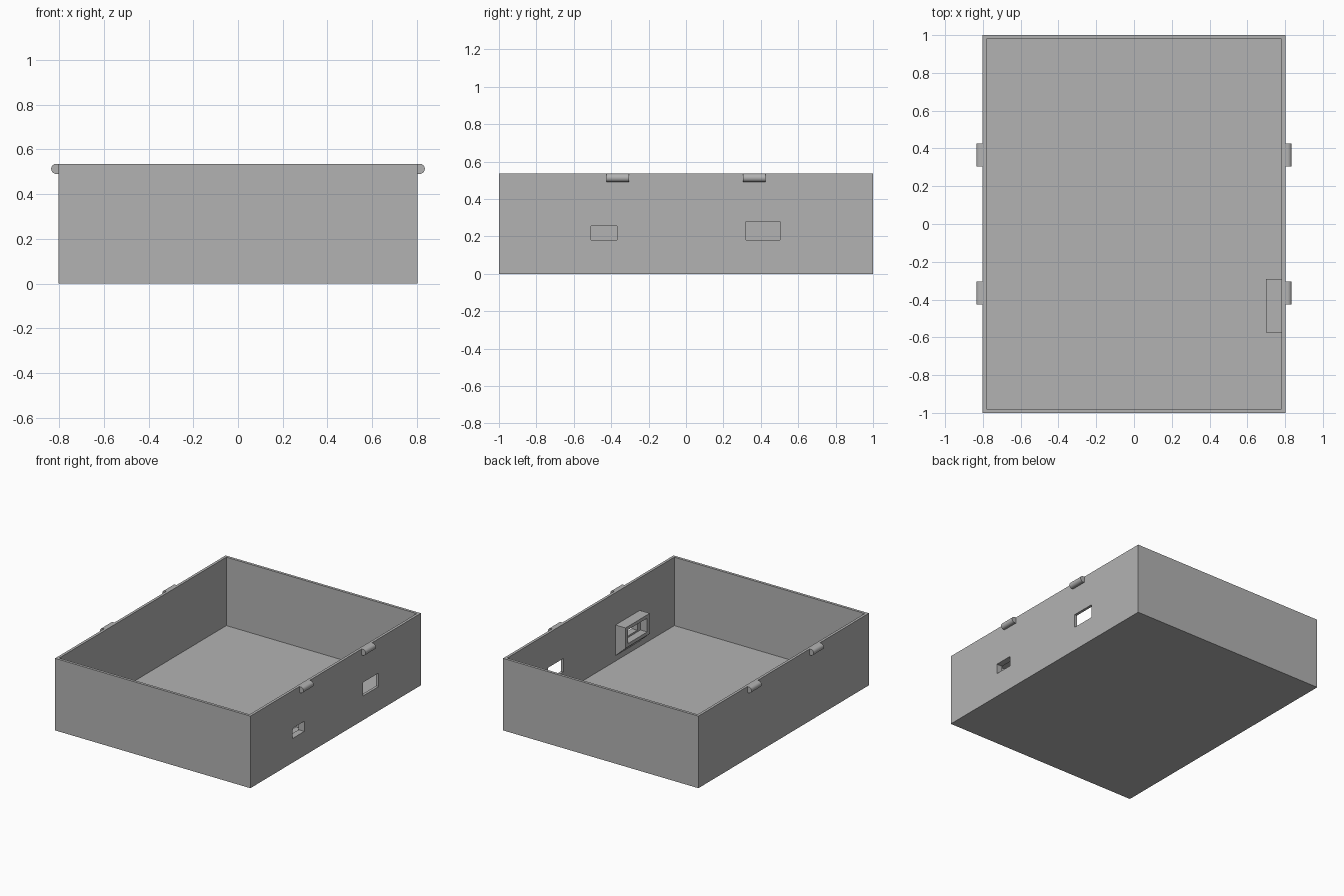
import bpy, bmesh, math

cube = bpy.data.objects.get("Cube")
if cube:
    bpy.data.objects.remove(cube, do_unlink=True)

# One plain grey material
grey = bpy.data.materials.new("light grey plastic")
grey.use_nodes = True
colour = (0.45, 0.45, 0.45, 1)
grey.diffuse_color = colour
grey.node_tree.nodes["Principled BSDF"].inputs["Base Color"].default_value = colour


def prism(name, profile, y0, y1):
    """Extrude an (x, z) profile along y."""
    bm = bmesh.new()
    face = bm.faces.new([bm.verts.new((x, y0, z)) for x, z in profile])
    new = bmesh.ops.extrude_face_region(bm, geom=[face])["geom"]
    verts = [v for v in new if isinstance(v, bmesh.types.BMVert)]
    bmesh.ops.translate(bm, verts=verts, vec=(0, y1 - y0, 0))
    bmesh.ops.recalc_face_normals(bm, faces=bm.faces)
    mesh = bpy.data.meshes.new(name)
    bm.to_mesh(mesh)
    bm.free()
    mesh.materials.append(grey)
    obj = bpy.data.objects.new(name, mesh)
    bpy.context.collection.objects.link(obj)
    return obj


def box(name, x0, x1, y0, y1, z0, z1):
    return prism(name, [(x0, z0), (x1, z0), (x1, z1), (x0, z1)], y0, y1)


def combine(target, tool, operation):
    """Apply a boolean and remove the tool."""
    mod = target.modifiers.new(tool.name, "BOOLEAN")
    mod.object, mod.operation, mod.solver = tool, operation, "EXACT"
    bpy.context.view_layer.objects.active = target
    bpy.ops.object.modifier_apply(modifier=mod.name)
    bpy.data.objects.remove(tool, do_unlink=True)


W, L, H, WALL, FLOOR = 0.802, 1.0, 0.535, 0.02, 0.027

# Open tray
tray = box("tray", -W, W, -L, L, 0, H)
combine(tray, box("inside", WALL - W, W - WALL, WALL - L, L - WALL, FLOOR, H + 0.1), "DIFFERENCE")

# Socket holder on the inner wall, with a sloped underside
holder = prism("holder", [(0.79, 0.295), (0.70, 0.295), (0.70, 0.143), (0.79, 0.06)], -0.575, -0.29)
combine(tray, holder, "UNION")
combine(tray, box("pocket", 0.6, 0.755, -0.545, -0.32, 0.168, 0.27), "DIFFERENCE")

# Openings through the side wall
combine(tray, box("small_opening", 0.72, 0.9, -0.508, -0.368, 0.18, 0.255), "DIFFERENCE")
combine(tray, box("large_opening", 0.72, 0.9, 0.322, 0.503, 0.18, 0.28), "DIFFERENCE")

# Rounded lid catches along both rims
R = 0.0225
for side, label in ((1, "left"), (-1, "right")):
    for y, place in ((-0.365, "front"), (0.365, "back")):
        arc = [(0.8125 + R * math.cos(a), H - R + R * math.sin(a))
               for a in (math.pi * (i / 16 - 0.5) for i in range(17))]
        outline = [(W - 0.01, H - 2 * R)] + arc + [(W - 0.01, H)]
        catch = prism(f"{place}_{label}_catch", [(side * x, z) for x, z in outline], y - 0.06, y + 0.06)
        bpy.ops.object.select_all(action="DESELECT")
        catch.select_set(True)
        bpy.context.view_layer.objects.active = catch
        bpy.ops.object.shade_smooth_by_angle(angle=math.radians(30))
